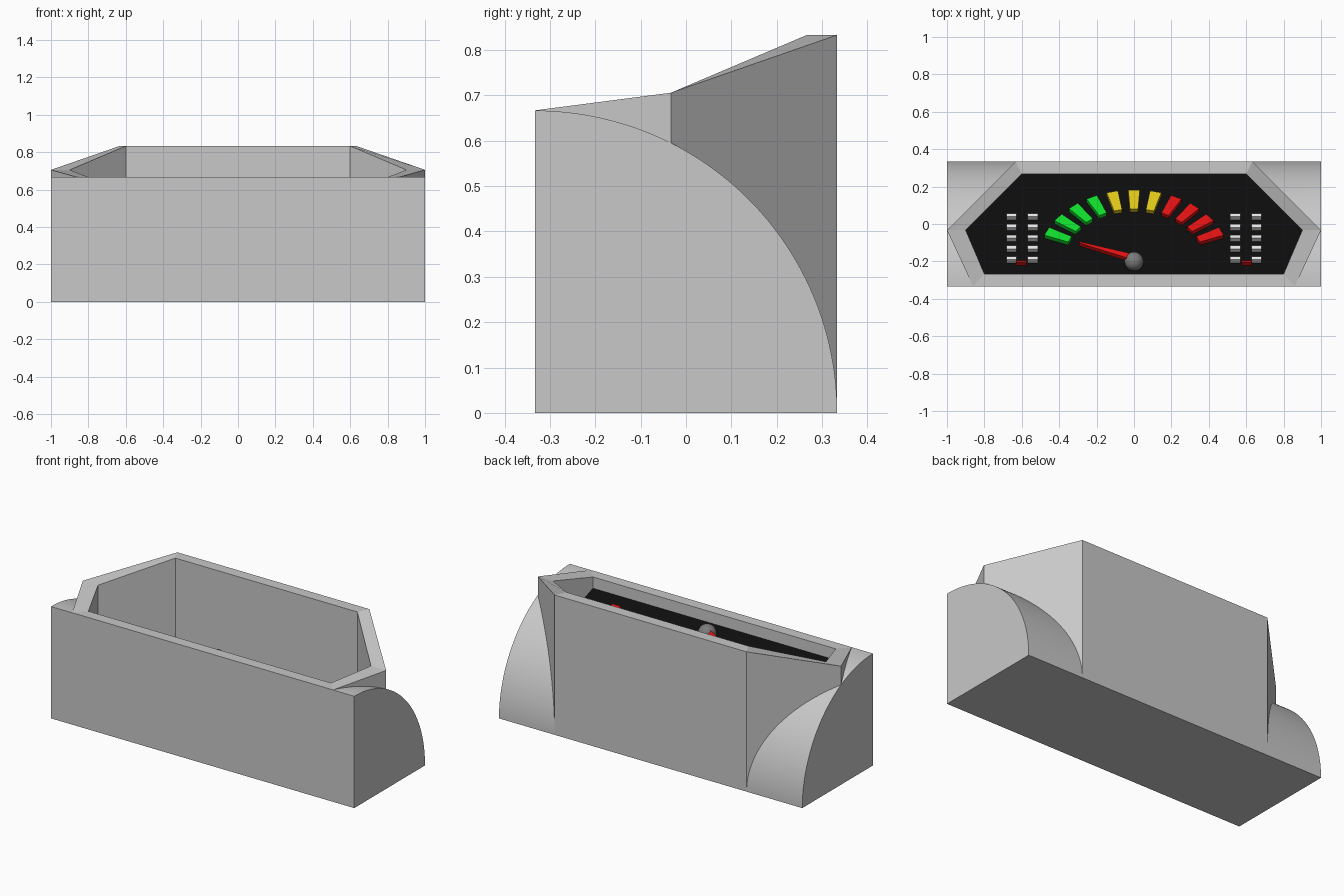
import bpy, bmesh, math
from mathutils import Matrix, Vector

if "Cube" in bpy.data.objects:
    bpy.data.objects.remove(bpy.data.objects["Cube"])


def mat(name, r, g, b):
    m = bpy.data.materials.new(name)
    m.diffuse_color = (r, g, b, 1)
    m.use_nodes = True
    m.node_tree.nodes["Principled BSDF"].inputs["Base Color"].default_value = m.diffuse_color
    return m


GREY = mat("light_grey", 0.58, 0.58, 0.58)
BLACK = mat("panel_black", 0.004, 0.004, 0.004)
WHITE = mat("white", 0.8, 0.8, 0.8)
GREEN = mat("green", 0.005, 0.72, 0.025)
YELLOW = mat("yellow", 0.75, 0.58, 0.01)
RED = mat("red", 0.75, 0.006, 0.006)
HUB = mat("hub_grey", 0.2, 0.2, 0.2)


def finish(bm, name, material):
    bmesh.ops.recalc_face_normals(bm, faces=bm.faces)
    me = bpy.data.meshes.new(name)
    bm.to_mesh(me)
    bm.free()
    ob = bpy.data.objects.new(name, me)
    bpy.context.collection.objects.link(ob)
    if material:
        me.materials.append(material)
    return ob


def rings_mesh(name, rings, material, caps=(True, True)):
    """Skin a stack of closed rings, with optional end caps."""
    bm = bmesh.new()
    vs = [[bm.verts.new(p) for p in ring] for ring in rings]
    n = len(vs[0])
    for a, b in zip(vs, vs[1:]):
        for i in range(n):
            j = (i + 1) % n
            bm.faces.new((a[i], a[j], b[j], b[i]))
    if caps[0]:
        bm.faces.new(vs[0])
    if caps[1]:
        bm.faces.new(vs[-1])
    return finish(bm, name, material)


def smooth(ob):
    bpy.ops.object.select_all(action='DESELECT')
    ob.select_set(True)
    bpy.context.view_layer.objects.active = ob
    bpy.ops.object.shade_smooth_by_angle(angle=math.radians(30))


# sloping dial face, falling away towards the back
TILT = math.radians(42)


def floor_z(y):
    return 0.6 - math.tan(TILT) * (y + 0.2667)


def mirrored(half):
    return half + [(-x, y, z) for x, y, z in reversed(half)]


outer = mirrored([(0.86, -0.3333, 0.667), (1.0, -0.033, 0.706), (0.633, 0.3333, 0.8333)])
inner = mirrored([(0.8, -0.2667, 0.667), (0.9, -0.033, 0.706), (0.6, 0.2667, 0.8333)])
inner_low = [(x, y, floor_z(y)) for x, y, z in inner]

# quarter-round body
R = 2 / 3
SEG = 48
prof = [(-R / 2, 0)] + [(-R / 2 + R * math.cos(math.pi / 2 * i / SEG), R * math.sin(math.pi / 2 * i / SEG))
                        for i in range(SEG + 1)]
body = rings_mesh("quarter_round_body", [[(x, y, z) for y, z in prof] for x in (-1, 1)], GREY)

# pocket cut into the body for the dial
big = [(x * 1.02, y * 1.03) for x, y, z in inner]
cutter = rings_mesh("pocket_cutter", [[(x, y, floor_z(y) - 0.02) for x, y in big],
                                      [(x, y, 1.2) for x, y in big]], None)
cutter.hide_render = True
cutter.hide_viewport = True
mod = body.modifiers.new("pocket", 'BOOLEAN')
mod.operation = 'DIFFERENCE'
mod.object = cutter
mod.solver = 'EXACT'
dg = bpy.context.evaluated_depsgraph_get()
me = bpy.data.meshes.new_from_object(body.evaluated_get(dg))
body.modifiers.clear()
body.data = me
bpy.data.objects.remove(cutter)
me.materials.clear()
me.materials.append(GREY)
for p in me.polygons:
    p.material_index = 0
smooth(body)

# six-sided housing with rim and inner walls, then the black face
rings_mesh("dial_housing", [[(x, y, 0) for x, y, z in outer], outer, inner, inner_low], GREY, (False, False))
bm = bmesh.new()
bm.faces.new([bm.verts.new(p) for p in inner_low])
panel = finish(bm, "dial_face", BLACK)
if panel.data.polygons[0].normal.z < 0:
    panel.data.flip_normals()

# dial-plane frame: u across, v down the slope to the back, w out of the face
H = 0.025
Y0 = -0.2 - H * math.sin(TILT)
FRAME = Matrix.Translation((0, Y0, floor_z(Y0))) @ Matrix.Rotation(-TILT, 4, 'X')


def raised(name, pts, material, w0=0.0, w1=H):
    return rings_mesh(name, [[FRAME @ Vector((u, v, w)) for u, v in pts] for w in (w0, w1)], material)


def ray_shape(ang, r0, r1, w0, w1):
    d = Vector((math.cos(ang), math.sin(ang)))
    s = Vector((-d.y, d.x))
    return [d * r0 - s * w0, d * r1 - s * w1, d * r1 + s * w1, d * r0 + s * w0]


# eleven coloured gauge segments
for i in range(11):
    a = math.radians(155 - 13 * i)
    m = GREEN if i < 4 else YELLOW if i < 7 else RED
    raised("gauge_segment", ray_shape(a, 0.378, 0.515, 0.022, 0.031), m)

# main pointer and hub
raised("pointer", ray_shape(math.radians(160), 0.0, 0.31, 0.02, 0.005), RED, 0.035, 0.06)
bm = bmesh.new()
bmesh.ops.create_uvsphere(bm, u_segments=24, v_segments=12, radius=0.051,
                          matrix=FRAME @ Matrix.Translation((0, 0, 0.025)))
smooth(finish(bm, "pointer_hub", HUB))

# level bars and small pointers on both sides
C = math.cos(TILT)
for side in (-1, 1):
    for x in (0.542, 0.655):
        for k in range(5):
            v = (0.048 - 0.0575 * k + 0.2) / C
            u = side * x
            raised("level_bar", [(u - 0.028, v - 0.012), (u + 0.028, v - 0.012),
                                 (u + 0.028, v + 0.012), (u - 0.028, v + 0.012)], WHITE)
    u = side * 0.603
    raised("small_pointer", [(u - 0.028, -0.006), (u + 0.028, -0.006),
                             (u + 0.028, 0.006), (u - 0.028, 0.006)], RED)
